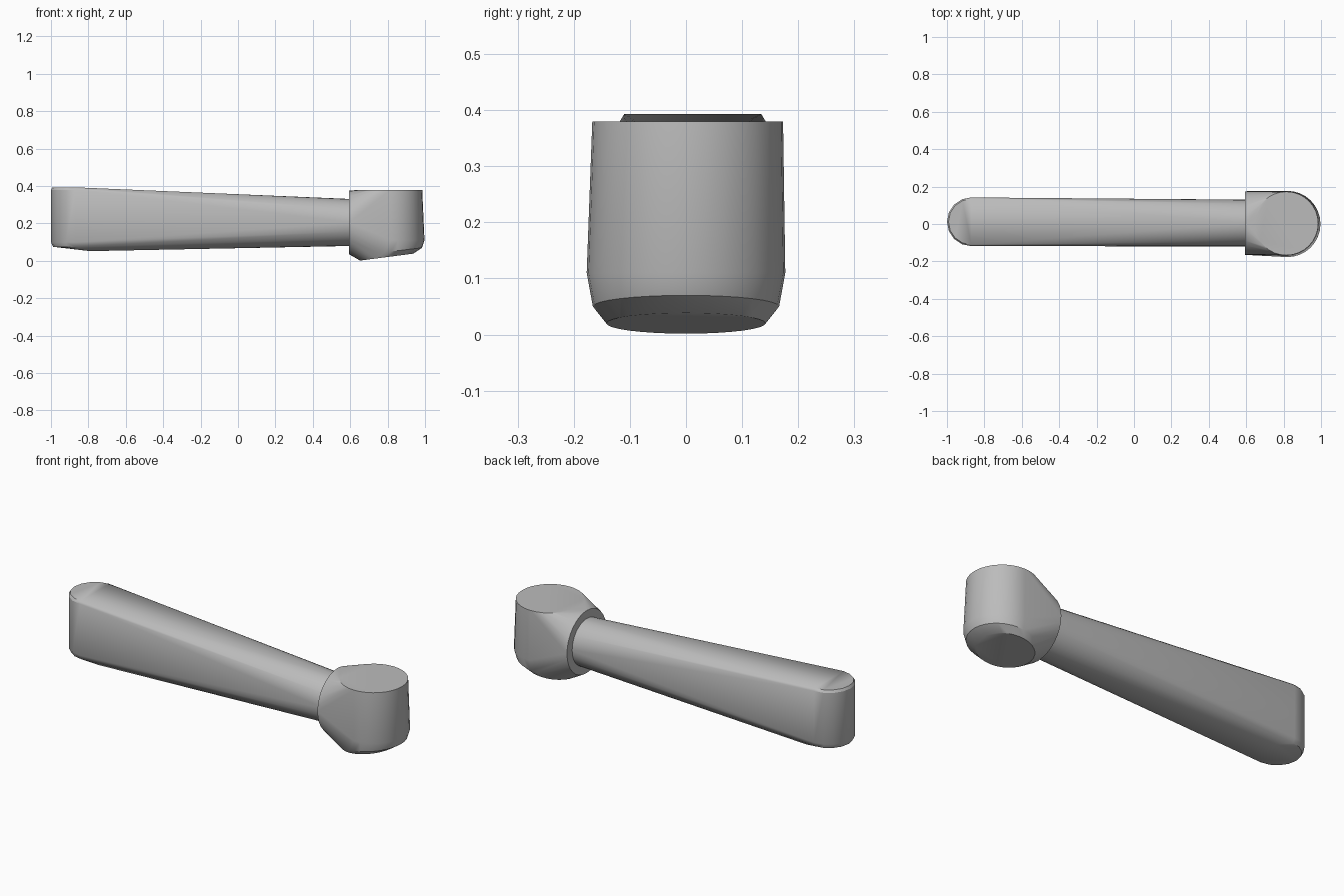
import bpy
import bmesh
from math import cos, sin, pi, radians

cube = bpy.data.objects.get("Cube")
if cube:
    bpy.data.objects.remove(cube, do_unlink=True)

grey = bpy.data.materials.new("satin grey")
grey.use_nodes = True
colour = (0.5, 0.5, 0.5, 1)
grey.diffuse_color = colour
grey.node_tree.nodes["Principled BSDF"].inputs["Base Color"].default_value = colour


def ring_x(x, y, z, r, n=32):
    """Upright ring facing along x."""
    return [(x, y + r * cos(2 * pi * i / n), z + r * sin(2 * pi * i / n)) for i in range(n)]


def ring_z(x, y, z, r, slope=0.0, n=32):
    """Level ring, optionally tilted along x."""
    points = []
    for i in range(n):
        dx, dy = r * cos(2 * pi * i / n), r * sin(2 * pi * i / n)
        points.append((x + dx, y + dy, z + slope * dx))
    return points


def half_ring(z, r, x=-0.87, y=0.012, n=8):
    """Rounded grip end, pointing to -x."""
    return [(x - r * sin(pi * i / n), y + r * cos(pi * i / n), z) for i in range(n + 1)]


def hull_part(name, points):
    """Skin the cross-sections with a smooth-shaded convex hull."""
    bm = bmesh.new()
    for p in points:
        bm.verts.new(p)
    result = bmesh.ops.convex_hull(bm, input=bm.verts[:])
    loose = [v for v in bm.verts if not v.link_faces]
    bmesh.ops.delete(bm, geom=loose, context='VERTS')
    bmesh.ops.dissolve_limit(bm, angle_limit=radians(1), verts=bm.verts[:], edges=bm.edges[:])
    bmesh.ops.recalc_face_normals(bm, faces=bm.faces[:])
    mesh = bpy.data.meshes.new(name)
    bm.to_mesh(mesh)
    bm.free()
    mesh.materials.append(grey)
    obj = bpy.data.objects.new(name, mesh)
    bpy.context.collection.objects.link(obj)
    bpy.ops.object.select_all(action='DESELECT')
    obj.select_set(True)
    bpy.context.view_layer.objects.active = obj
    bpy.ops.object.shade_smooth_by_angle(angle=radians(30))
    return obj


# Grip: tall rounded end tapering to a round shaft
hull_part("handle_grip",
          half_ring(0.393, 0.122) + half_ring(0.38, 0.13)
          + half_ring(0.10, 0.13) + half_ring(0.075, 0.118)
          + [(-0.79, 0.012 + s * 0.085, 0.052) for s in (-1, 1)]
          + ring_x(0.62, 0.005, 0.205, 0.125))

# Hub: upright boss blended into a round collar
hull_part("hub",
          ring_z(0.815, 0.003, 0.38, 0.17)
          + ring_z(0.82, 0.0, 0.11, 0.177)
          + ring_z(0.818, 0.0, 0.05, 0.166, slope=0.12)
          + ring_z(0.795, 0.0, 0.02, 0.142, slope=0.13)
          + ring_x(0.594, 0.005, 0.205, 0.17))
